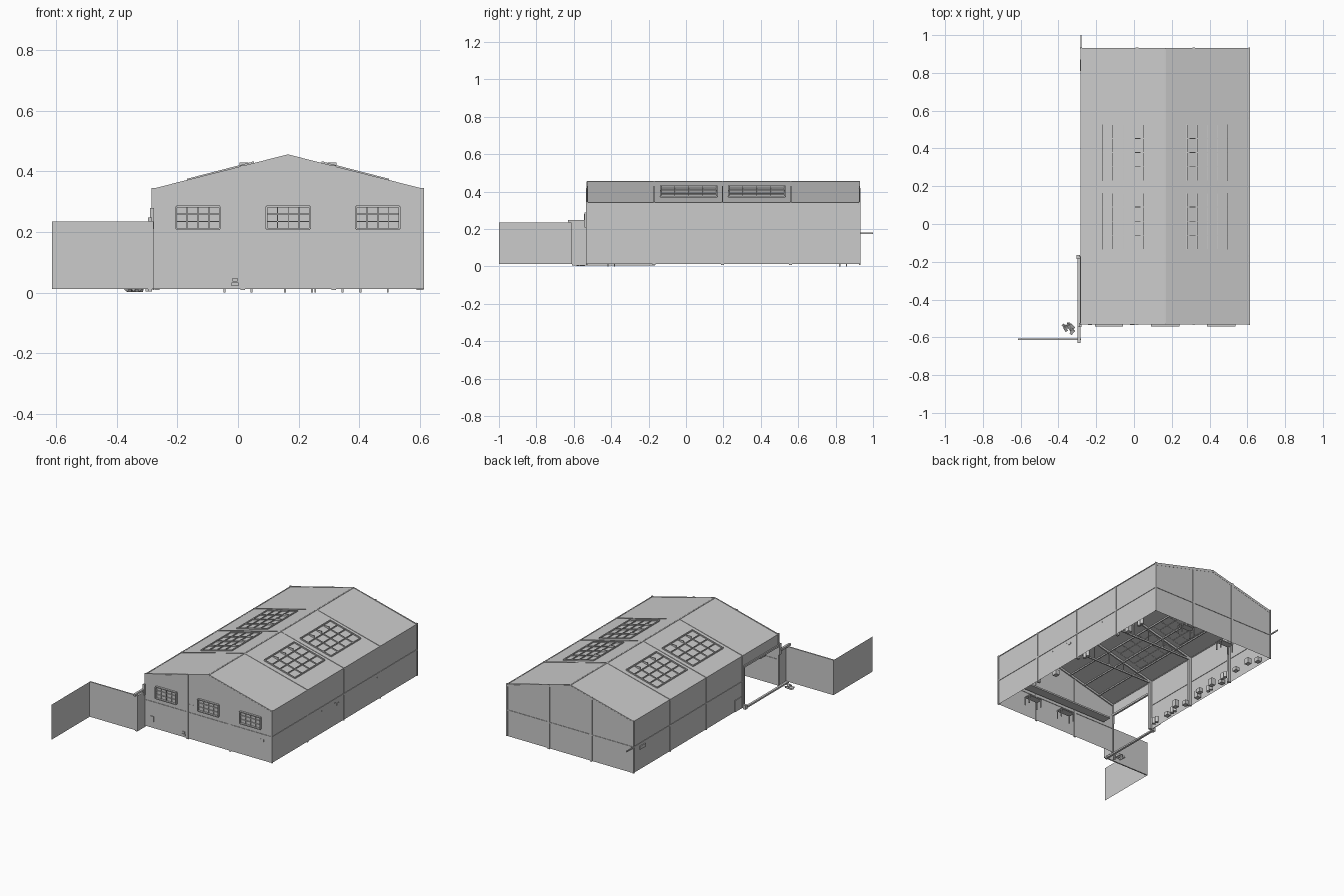
import bpy, bmesh, math, random
from mathutils import Vector, Matrix

if "Cube" in bpy.data.objects:
    bpy.data.objects.remove(bpy.data.objects["Cube"])

random.seed(4)
X0, X1, Y0, Y1 = -0.28, 0.61, -0.53, 0.93
XM, ZB, ZE, ZR = 0.165, 0.012, 0.34, 0.455
BAYS_X, BAYS_Y = (0.016, 0.316), (-0.17, 0.195, 0.56)


def roof_z(x):
    return ZR - abs(x - XM) * (ZR - ZE) / (X1 - XM)


class Part:
    """Collects pieces into one named mesh."""

    def __init__(self, name):
        self.name, self.bm = name, bmesh.new()

    def face(self, *pts):
        self.bm.faces.new([self.bm.verts.new(p) for p in pts])

    def box(self, x0, x1, y0, y1, z0, z1):
        m = Matrix.Translation(((x0 + x1) / 2, (y0 + y1) / 2, (z0 + z1) / 2))
        m = m @ Matrix.Diagonal((x1 - x0, y1 - y0, z1 - z0, 1))
        bmesh.ops.create_cube(self.bm, size=1, matrix=m)

    def beam(self, p, q, w=0.006, h=0.006):
        p, q = Vector(p), Vector(q)
        d = (q - p).normalized()
        s = d.cross(Vector((0, 0, 1)))
        s = s.normalized() if s.length > 0.01 else Vector((1, 0, 0))
        u = s.cross(d)
        m = Matrix((s * w, d * (q - p).length, u * h)).transposed().to_4x4()
        bmesh.ops.create_cube(self.bm, size=1, matrix=Matrix.Translation((p + q) / 2) @ m)

    def cyl(self, x, y, z0, z1, r, n=12):
        bmesh.ops.create_cone(self.bm, cap_ends=True, segments=n, radius1=r, radius2=r,
                              depth=z1 - z0, matrix=Matrix.Translation((x, y, (z0 + z1) / 2)))

    def done(self):
        me = bpy.data.meshes.new(self.name)
        self.bm.to_mesh(me)
        self.bm.free()
        ob = bpy.data.objects.new(self.name, me)
        bpy.context.collection.objects.link(ob)
        return ob


# Thin shell: gable walls, side walls with large left opening
p = Part("walls")
p.face((X0, Y0, ZB), (X1, Y0, ZB), (X1, Y0, ZE), (XM, Y0, ZR), (X0, Y0, ZE))
p.face((X1, Y1, ZB), (X0, Y1, ZB), (X0, Y1, ZE), (XM, Y1, ZR), (X1, Y1, ZE))
p.face((X1, Y0, ZB), (X1, Y1, ZB), (X1, Y1, ZE), (X1, Y0, ZE))
p.face((X0, Y1, ZB), (X0, -0.18, ZB), (X0, -0.18, ZE), (X0, Y1, ZE))
p.face((X0, -0.18, 0.27), (X0, Y0, 0.27), (X0, Y0, ZE), (X0, -0.18, ZE))
p.done()

# Pitched roof
p = Part("roof")
p.face((X0, Y0, ZE), (XM, Y0, ZR), (XM, Y1, ZR), (X0, Y1, ZE))
p.face((XM, Y0, ZR), (X1, Y0, ZE), (X1, Y1, ZE), (XM, Y1, ZR))
p.done()

# Yard walls, folded away from the front left corner
p = Part("yard_walls")
p.face((X0, -0.61, ZB), (X0, Y0, ZB), (X0, Y0, 0.235), (X0, -0.61, 0.235))
p.box(-0.615, X0, -0.614, -0.606, ZB, 0.235)
p.face((-0.615, -1, ZB), (-0.615, -0.61, ZB), (-0.615, -0.61, 0.235), (-0.615, -1, 0.235))
p.done()

# Gate track and header beside the opening
p = Part("gate_frame")
p.box(-0.298, -0.284, -0.61, -0.17, 0.004, 0.014)
p.box(-0.298, -0.284, -0.63, -0.54, 0.235, 0.248)
p.box(-0.29, -0.278, Y0 - 0.015, Y0 + 0.005, 0.21, 0.28)
p.box(-0.287, -0.275, -0.186, -0.174, ZB, 0.27)
p.box(-0.287, -0.275, Y0, -0.174, 0.262, 0.274)
p.box(-0.305, -0.285, -0.185, -0.165, 0.004, 0.03)
p.done()

# Posts and the horizontal belt at mid height
p = Part("wall_posts")
for x in BAYS_X:
    for y in (Y0, Y1):
        p.box(x - 0.007, x + 0.007, y - 0.004, y + 0.004, 0.008, roof_z(x) + 0.003)
for y in BAYS_Y:
    for x in (X0, X1):
        p.box(x - 0.003, x + 0.003, y - 0.004, y + 0.004, 0.008, ZE + 0.004)
for x in (X0, X1):
    for y in (Y0, Y1):
        p.box(x - 0.005, x + 0.004, y - 0.004, y + 0.004, ZB, ZE + 0.006)
p.done()
p = Part("belt_rails")
for y in (Y0, Y1):
    p.box(X0, X1, y - 0.003, y + 0.003, 0.172, 0.180)
p.box(X1 - 0.003, X1 + 0.003, Y0, Y1, 0.172, 0.180)
p.box(X0 - 0.003, X0 + 0.003, -0.18, 1.0, 0.172, 0.180)
p.done()

# Roof ribs, ridge and verge strips, with inner rafters and purlins
p = Part("roof_ribs")
q = Part("roof_trusses")
for xe in (X0, X1):
    for y in (Y0 + 0.003, *BAYS_Y, Y1 - 0.003):
        p.beam((xe, y, ZE + 0.001), (XM, y, ZR - 0.001), 0.006, 0.005)
        q.beam((xe, y, ZE - 0.008), (XM, y, ZR - 0.008), 0.008, 0.012)
    p.beam((xe, Y0, ZE), (xe, Y1, ZE), 0.006, 0.005)
    for t in (0.25, 0.5, 0.75):
        x = xe + (XM - xe) * t
        q.beam((x, Y0, roof_z(x) - 0.008), (x, Y1, roof_z(x) - 0.008), 0.006, 0.008)
for y in BAYS_Y:
    q.beam((X0, y, ZE - 0.012), (X1, y, ZE - 0.012), 0.008, 0.01)
    for x in (-0.06, 0.05, XM, 0.28, 0.39):
        q.beam((x, y, ZE - 0.01), (x, y, roof_z(x) - 0.006), 0.005, 0.005)
    for x in (X0 + 0.012, X1 - 0.012):
        q.beam((x, y, 0.008), (x, y, ZE - 0.01), 0.016, 0.016)
p.beam((XM, Y0, ZR - 0.001), (XM, Y1, ZR - 0.001), 0.008, 0.004)
p.done()
q.done()

# Four gridded skylights
p = Part("skylights")
for s in (-1, 1):
    xa, xb = XM + s * 0.115, XM + s * 0.33
    for ya, yb in ((-0.135, 0.165), (0.228, 0.528)):
        for i in range(5):
            y, w = ya + (yb - ya) * i / 4, 0.007 if i in (0, 4) else 0.004
            p.beam((xa, y, roof_z(xa) + 0.003), (xb, y, roof_z(xb) + 0.003), w, 0.008)
            x = xa + (xb - xa) * i / 4
            w = 0.007 if i in (0, 4) else 0.004
            p.beam((x, ya, roof_z(x) + 0.003), (x, yb, roof_z(x) + 0.003), w, 0.008)
        for i in (1, 2, 3):  # hinge blocks
            y = ya + (yb - ya) * i / 4
            x = XM + s * 0.145
            p.box(x - 0.015, x + 0.015, y - 0.002, y + 0.002, roof_z(x), roof_z(x) + 0.012)
p.done()

# Three front windows with glazing bars
p = Part("front_windows")
for xa in (-0.204, 0.094, 0.39):
    xb, za, zb = xa + 0.144, 0.21, 0.284
    for x in (xa, xb):
        p.box(x - 0.003, x + 0.003, Y0 - 0.013, Y0, za, zb)
    for z in (za, zb):
        p.box(xa, xb, Y0 - 0.013, Y0, z - 0.003, z + 0.003)
    for i in (1, 2, 3):
        x = xa + 0.036 * i
        p.box(x - 0.0015, x + 0.0015, Y0 - 0.006, Y0, za, zb)
    for i in (1, 2):
        z = za + (zb - za) * i / 3
        p.box(xa, xb, Y0 - 0.006, Y0, z - 0.0015, z + 0.0015)
p.done()

# Small doors, boxes and vents on the walls
p = Part("wall_fittings")
p.box(-0.243, -0.222, Y0 - 0.004, Y0, 0.05, 0.086)
p.box(-0.022, 0.002, Y0 - 0.005, Y0, 0.022, 0.034)
p.box(-0.018, -0.002, Y0 - 0.005, Y0, 0.036, 0.048)
for x in (0.53, 0.545):
    p.box(x, x + 0.008, Y0 - 0.003, Y0, 0.13, 0.146)
for x in (0.03, 0.055, 0.085):
    p.box(x, x + 0.004, Y0 - 0.003, Y0, 0.229, 0.233)
p.box(X1, X1 + 0.004, 0.12, 0.14, 0.132, 0.145)
for y in (-0.03, 0.1, 0.43, 0.53):
    p.box(X1, X1 + 0.003, y, y + 0.004, 0.15, 0.155)
p.box(X0 - 0.004, X0, -0.16, -0.09, ZB, 0.085)
p.box(X0 - 0.006, X0, 0.81, 0.87, 0.14, 0.16)
p.done()

# Inner ledge along the front wall
p = Part("inner_ledge")
p.box(-0.2, 0.5, Y0 + 0.01, Y0 + 0.07, 0.185, 0.195)
p.done()

# Loose workshop contents standing along the walls
c, d, t = Part("crates"), Part("drums"), Part("workbenches")
for i in range(18):
    y = -0.1 + i * 0.056
    x = random.choice((-0.25, -0.22, 0.57))
    h = random.uniform(0.02, 0.05)
    if i % 3:
        c.box(x - 0.014, x + 0.014, y - 0.016, y + 0.016, ZB, ZB + h)
    else:
        for k in (-0.013, 0.013):
            d.cyl(x, y + k, ZB, ZB + 0.038, 0.011)
for x, y in ((0.0, 0.84), (0.3, 0.84), (0.2, -0.4), (0.45, -0.4)):
    t.box(x - 0.05, x + 0.05, y - 0.022, y + 0.022, 0.05, 0.055)
    for a in (-0.045, 0.045):
        for b in (-0.018, 0.018):
            t.box(x + a - 0.003, x + a + 0.003, y + b - 0.003, y + b + 0.003, 0, 0.05)
c.done()
t.done()
ob = d.done()
ob.data.shade_smooth()
ob.data.set_sharp_from_angle(angle=math.radians(40))

# Scrap heap outside the gate
p = Part("scrap_heap")
for i in range(9):
    x, y = random.uniform(-0.375, -0.315), random.uniform(-0.585, -0.545)
    p.beam((x, y, 0.006), (x + random.uniform(-0.02, 0.02), y + 0.02, 0.02), 0.014, 0.01)
p.done()
